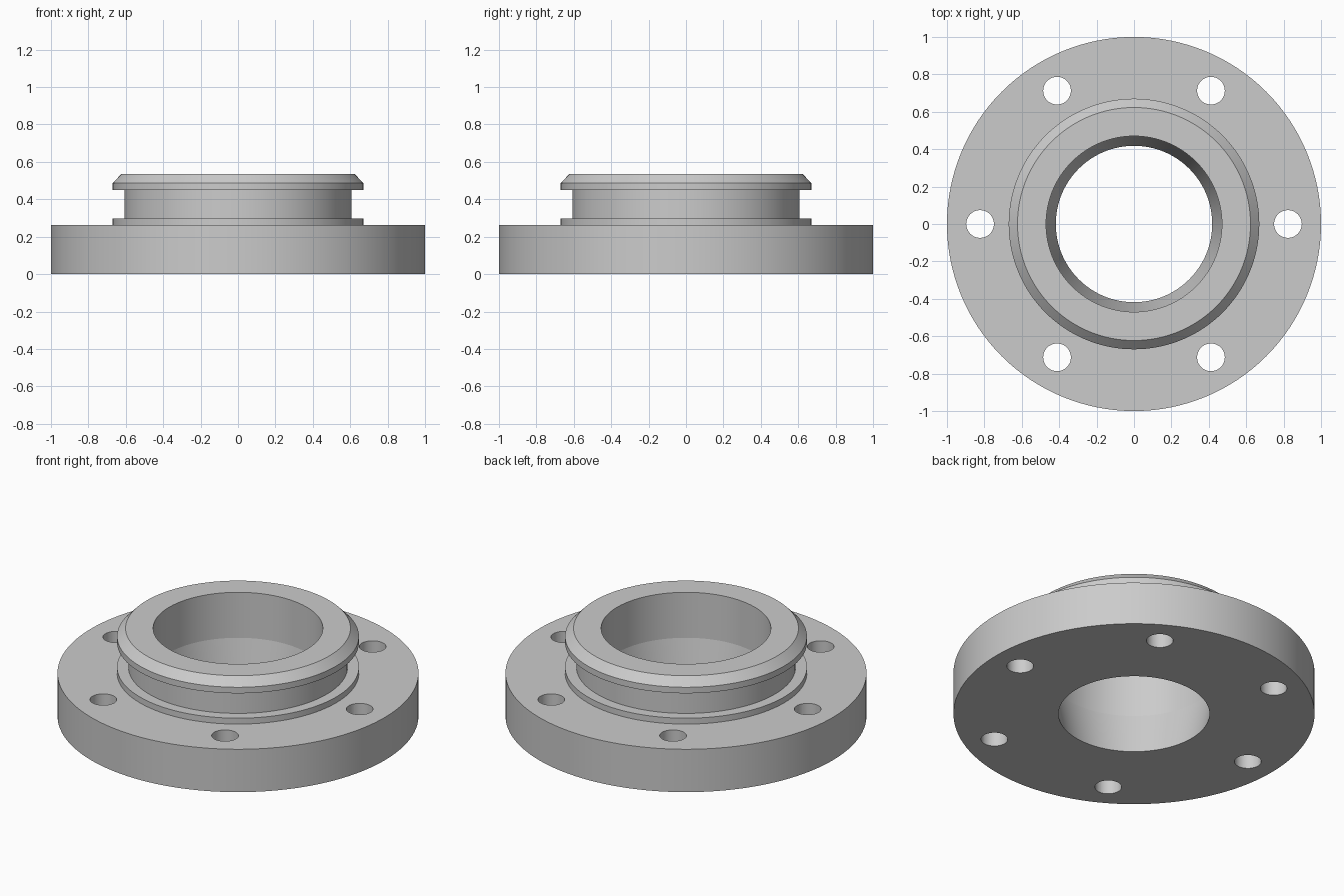
import bpy, bmesh
from math import cos, sin, tau, radians

cube = bpy.data.objects.get("Cube")
if cube:
    bpy.data.objects.remove(cube, do_unlink=True)

SEGMENTS = 128
BOLT_HOLES = 6
BOLT_CIRCLE = 0.823
HOLE_RADIUS = 0.074

steel = bpy.data.materials.new("plain grey steel")
steel.use_nodes = True
grey = (0.6, 0.6, 0.6, 1)
steel.diffuse_color = grey
steel.node_tree.nodes["Principled BSDF"].inputs["Base Color"].default_value = grey


def lathe(name, profile):
    """Revolve a closed (radius, height) profile about the z axis."""
    bm = bmesh.new()
    rings = [[bm.verts.new((r * cos(tau * i / SEGMENTS), r * sin(tau * i / SEGMENTS), z))
              for i in range(SEGMENTS)] for r, z in profile]
    for k, lower in enumerate(rings):
        upper = rings[(k + 1) % len(rings)]
        for i in range(SEGMENTS):
            j = (i + 1) % SEGMENTS
            bm.faces.new((lower[i], lower[j], upper[j], upper[i]))
    bmesh.ops.recalc_face_normals(bm, faces=bm.faces)
    mesh = bpy.data.meshes.new(name)
    bm.to_mesh(mesh)
    bm.free()
    obj = bpy.data.objects.new(name, mesh)
    bpy.context.collection.objects.link(obj)
    obj.data.materials.append(steel)
    return obj


# Flange disc, grooved hub with chamfered lip, and bore flared towards the top
flange = lathe("flange_with_hub", [
    (0.418, 0), (1, 0), (1, 0.262),                # disc
    (0.67, 0.262), (0.67, 0.298),                  # hub foot
    (0.607, 0.298), (0.607, 0.45),                 # groove
    (0.67, 0.45), (0.67, 0.487), (0.623, 0.536),   # chamfered lip
    (0.47, 0.536), (0.47, 0.258),                  # straight bore, then taper
])

# Ring of bolt holes
bm = bmesh.new()
for i in range(BOLT_HOLES):
    a = tau * i / BOLT_HOLES
    hole = bmesh.ops.create_cone(bm, cap_ends=True, segments=48, depth=1,
                                 radius1=HOLE_RADIUS, radius2=HOLE_RADIUS)
    bmesh.ops.translate(bm, verts=hole["verts"],
                        vec=(BOLT_CIRCLE * cos(a), BOLT_CIRCLE * sin(a), 0.1))
cutter_mesh = bpy.data.meshes.new("bolt_hole_cutter")
bm.to_mesh(cutter_mesh)
bm.free()
cutter = bpy.data.objects.new("bolt_hole_cutter", cutter_mesh)
cutter.data.materials.append(steel)
cutter.hide_render = True
bpy.context.collection.objects.link(cutter)

cut = flange.modifiers.new("bolt_holes", "BOOLEAN")
cut.operation = "DIFFERENCE"
cut.solver = "EXACT"
cut.object = cutter

bpy.ops.object.select_all(action="DESELECT")
flange.select_set(True)
bpy.context.view_layer.objects.active = flange
bpy.ops.object.modifier_apply(modifier=cut.name)
bpy.data.objects.remove(cutter, do_unlink=True)

# Smooth round walls, crisp machined edges
bpy.ops.object.shade_smooth_by_angle(angle=radians(9))
